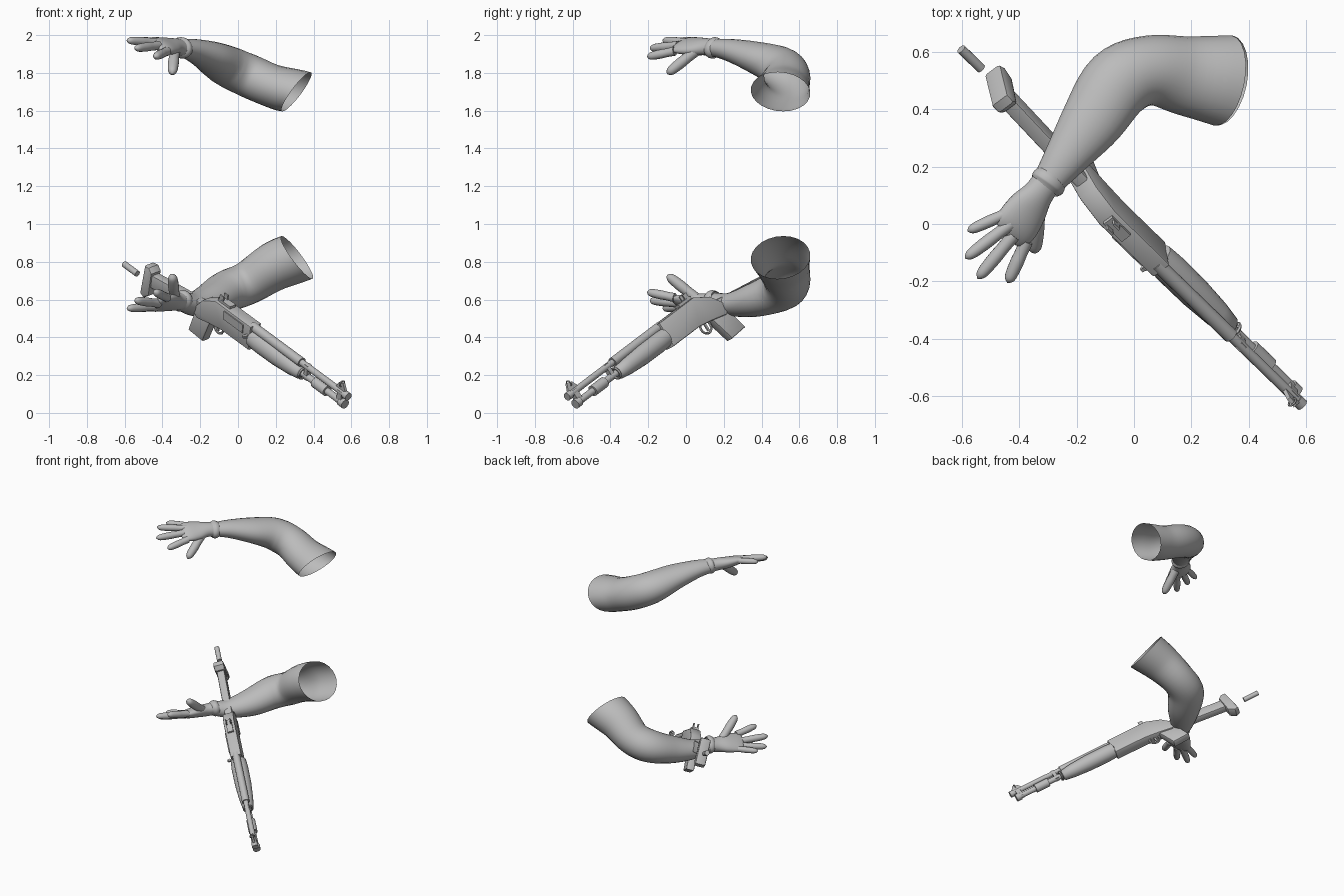
import bpy, bmesh, math
from mathutils import Vector, Matrix

cube = bpy.data.objects.get("Cube")
if cube:
    bpy.data.objects.remove(cube)

grey = bpy.data.materials.new("plain grey")
grey.use_nodes = True
colour = (0.5, 0.5, 0.5, 1)
grey.diffuse_color = colour
grey.node_tree.nodes["Principled BSDF"].inputs["Base Color"].default_value = colour


def finish(name, bm, matrix=None, angle=40):
    bmesh.ops.recalc_face_normals(bm, faces=bm.faces[:])
    mesh = bpy.data.meshes.new(name)
    bm.to_mesh(mesh)
    bm.free()
    mesh.materials.append(grey)
    obj = bpy.data.objects.new(name, mesh)
    bpy.context.collection.objects.link(obj)
    if matrix:
        obj.matrix_world = matrix
    bpy.ops.object.select_all(action="DESELECT")
    obj.select_set(True)
    bpy.context.view_layer.objects.active = obj
    bpy.ops.object.shade_smooth_by_angle(angle=math.radians(angle))
    return obj


def spline(pts, steps):
    """Smooth curve through (x, y, z, half width, half height) stations."""
    pts = [Vector(p) for p in pts]
    ext = [2 * pts[0] - pts[1]] + pts + [2 * pts[-1] - pts[-2]]
    out = []
    for a, b, c, d in zip(ext, ext[1:], ext[2:], ext[3:]):
        for i in range(steps):
            t = i / steps
            out.append(b + (c - a) * t / 2 + (2 * a - 5 * b + 4 * c - d) * t * t / 2
                       + (3 * b - a - 3 * c + d) * t ** 3 / 2)
    return out + [pts[-1]]


def sweep(name, pts, up=(0, 0, 1), sides=24, steps=5, cap=False, end=None):
    """Elliptical tube along a smooth path."""
    path = spline(pts, steps)
    bm = bmesh.new()
    rings = []
    for i, p in enumerate(path):
        tangent = (path[min(i + 1, len(path) - 1)] - path[max(i - 1, 0)]).to_3d()
        tangent = Vector(p2 for p2 in tangent[:3]).normalized()
        if end:
            blend = max(0, (i - len(path) + 1 + steps) / steps)
            tangent = tangent.lerp(Vector(end), blend).normalized()
        side = tangent.cross(Vector(up)).normalized()
        top = side.cross(tangent)
        centre = Vector(p[:3])
        rings.append([bm.verts.new(centre + side * p[3] * math.cos(a) + top * p[4] * math.sin(a))
                      for a in (math.tau * k / sides for k in range(sides))])
    for r, q in zip(rings, rings[1:]):
        for k in range(sides):
            n = (k + 1) % sides
            bm.faces.new((r[k], r[n], q[n], q[k]))
    if cap:
        bm.faces.new(rings[0])
        bm.faces.new(rings[-1])
    return finish(name, bm, angle=70)


def digit(name, a, b, r, up):
    a, b = Vector(a), Vector(b)
    stations = []
    for t, k in ((0, 1.0), (.3, .95), (.5, 1), (.8, .9), (.93, .65), (1, .1)):
        stations.append((*a.lerp(b, t), r * k, r * k))
    sweep(name, stations, up, sides=14, steps=3, cap=True)


def hand(label, flip):
    """Open hand with spread fingers; flip mirrors it in height."""
    def f(x, y, z, *rest):
        return (x, y, 2.525 - z if flip else z, *rest)
    up = (.34, -.2, -.9 if flip else .9)
    sweep(label + "_palm", [f(*p) for p in (
        (-.29, .165, 1.93, .055, .046), (-.33, .11, 1.938, .055, .043),
        (-.37, .055, 1.94, .075, .04), (-.41, -.005, 1.945, .083, .032),
        (-.435, -.035, 1.945, .07, .02), (-.445, -.045, 1.945, .03, .008))], up, cap=True)
    sweep(label + "_cuff", [f(*p) for p in (
        (-.285, .165, 1.93, .057, .049), (-.294, .152, 1.932, .064, .055),
        (-.303, .139, 1.933, .064, .054), (-.312, .126, 1.935, .054, .044))], up)
    for finger, a, b, r in (
            ("little", (-.425, .045, 1.967), (-.58, -.025, 1.972), .021),
            ("ring", (-.43, 0, 1.962), (-.588, -.12, 1.972), .023),
            ("middle", (-.42, -.04, 1.945), (-.545, -.19, 1.93), .024),
            ("index", (-.375, -.06, 1.915), (-.44, -.205, 1.885), .024),
            ("thumb", (-.335, .05, 1.915), (-.348, -.1, 1.795), .029)):
        digit(f"{label}_{finger}_finger", f(*a), f(*b), r, (1, 0, 0))


# Two bare arms, open at the shoulder end
sweep("upper_arm", [
    (-.30, .145, 1.933, .055, .045), (-.235, .235, 1.92, .078, .06),
    (-.145, .36, 1.885, .11, .083), (-.055, .49, 1.835, .125, .108),
    (.055, .535, 1.785, .122, .115), (.19, .515, 1.728, .14, .115),
    (.31, .50, 1.70, .16, .128)], end=(.8, -.16, -.59))
sweep("lower_arm", [
    (-.30, .145, .59, .055, .047), (-.235, .235, .575, .078, .062),
    (-.145, .36, .597, .11, .09), (-.055, .49, .645, .125, .11),
    (.055, .535, .69, .122, .115), (.19, .515, .775, .14, .13),
    (.312, .50, .823, .16, .14)], end=(.8, -.16, .59))
hand("upper_hand", False)
hand("lower_hand", True)

# Gun frame: local x runs forward along the barrel, z is its top, origin at the muzzle
fwd = Vector((.634, -.616, -.467)).normalized()
top = Vector((.09, -.54, .84))
top = (top - fwd * top.dot(fwd)).normalized()
left = top.cross(fwd)
GUN = Matrix.Translation((.585, -.63, .085)) @ Matrix((fwd, left, top)).transposed().to_4x4()


def lathe(name, profile, z=0.0, y=0.0, sides=20):
    """Round part along the barrel from (x, radius) pairs."""
    bm = bmesh.new()
    rings = [[bm.verts.new((x, y + r * math.cos(math.tau * k / sides),
                            z + r * math.sin(math.tau * k / sides))) for k in range(sides)]
             for x, r in profile]
    for r, q in zip(rings, rings[1:]):
        for k in range(sides):
            n = (k + 1) % sides
            bm.faces.new((r[k], r[n], q[n], q[k]))
    bm.faces.new(rings[0])
    bm.faces.new(rings[-1])
    finish(name, bm, GUN)


def plate(name, outline, half, bevel=.008, y=0.0):
    """Side outline (x, z) given a thickness and eased edges."""
    bm = bmesh.new()
    face = bm.faces.new([bm.verts.new((x, y - half, z)) for x, z in outline])
    ext = bmesh.ops.extrude_face_region(bm, geom=[face])
    bmesh.ops.translate(bm, vec=(0, 2 * half, 0),
                        verts=[v for v in ext["geom"] if isinstance(v, bmesh.types.BMVert)])
    if bevel:
        rim = [e for e in bm.edges if abs(e.verts[0].co.y - e.verts[1].co.y) < 1e-5]
        bmesh.ops.bevel(bm, geom=rim, offset=bevel, segments=2, affect="EDGES", profile=.5)
    finish(name, bm, GUN, 30)


def box(name, x0, x1, z0, z1, half, y=0.0):
    plate(name, [(x0, z0), (x1, z0), (x1, z1), (x0, z1)], half, 0, y)


def ring(name, x, z, radius, thick, axis):
    bm = bmesh.new()
    turn = Matrix.Translation((x, 0, z)) @ Matrix.Rotation(math.pi / 2, 4, axis)
    n, m = 20, 6
    grid = []
    for i in range(n):
        a = math.tau * i / n
        grid.append([bm.verts.new(turn @ Vector((
            (radius + thick * math.cos(b)) * math.cos(a),
            (radius + thick * math.cos(b)) * math.sin(a), thick * math.sin(b))))
            for b in (math.tau * j / m for j in range(m))])
    for i in range(n):
        for j in range(m):
            p, q, k = grid[i], grid[(i + 1) % n], (j + 1) % m
            bm.faces.new((p[j], q[j], q[k], p[k]))
    finish(name, bm, GUN)


# Barrel, magazine tube and pump
lathe("barrel", [(0, .014), (0, .022), (-.03, .022), (-.03, .018), (-.8, .018)])
lathe("barrel_shroud", [(-.39, .019), (-.39, .026), (-.8, .026)])
lathe("magazine_tube", [(-.02, .012), (-.02, .026), (-.055, .026), (-.055, .019), (-.17, .019),
                        (-.17, .03), (-.27, .03), (-.27, .019), (-.8, .019)], -.058)
lathe("pump_grip", [(-.38, .028), (-.39, .038), (-.46, .048), (-.58, .056), (-.72, .057),
                    (-.78, .053), (-.785, .04)], -.062)
ring("pump_collar", -.37, -.058, .03, .007, "Y")
box("muzzle_clamp", -.075, -.04, -.07, .01, .016)
box("barrel_band", -.35, -.325, -.075, .015, .015)

# Sights
plate("front_sight", [(-.02, .015), (-.1, .015), (-.08, .05), (-.045, .06)], .007, 0)
ring("front_sight_hood", -.06, .05, .016, .004, "Y")
box("rear_sight_base", -1.07, -.97, .015, .035, .02)
for sign, label in ((-1, "right"), (1, "left")):
    box(f"rear_sight_{label}_ear", -1.06, -1.03, .03, .062, .004, sign * .015)

# Receiver, trigger group and pistol grip
plate("receiver", [(-.775, .02), (-1.07, .02), (-1.17, -.03), (-1.25, -.13), (-1.2, -.16),
                   (-1.1, -.14), (-1.0, -.125), (-.775, -.125)], .038)
box("ejection_cover", -.99, -.83, -.045, .005, .004, -.04)
lathe("bolt_handle", [(-.8, .008), (-.782, .008)], -.04, -.055)
box("bolt_stem", -.798, -.784, -.046, -.034, .02, -.05)
ring("trigger_guard", -1.06, -.15, .036, .007, "X")
box("trigger", -1.07, -1.058, -.175, -.13, .005)
plate("pistol_grip", [(-1.1, -.125), (-1.23, -.125), (-1.27, -.275), (-1.15, -.282)], .028, .01)

# Shoulder stock, butt pad and loose rod
plate("stock", [(-1.17, -.06), (-1.6, -.115), (-1.6, -.195), (-1.2, -.14)], .027, .01)
plate("butt_pad", [(-1.59, -.10), (-1.615, -.075), (-1.65, -.08), (-1.665, -.26),
                   (-1.635, -.275), (-1.595, -.24)], .036, .012)
lathe("loose_rod", [(-1.735, .017), (-1.845, .017)], -.19, sides=14)
